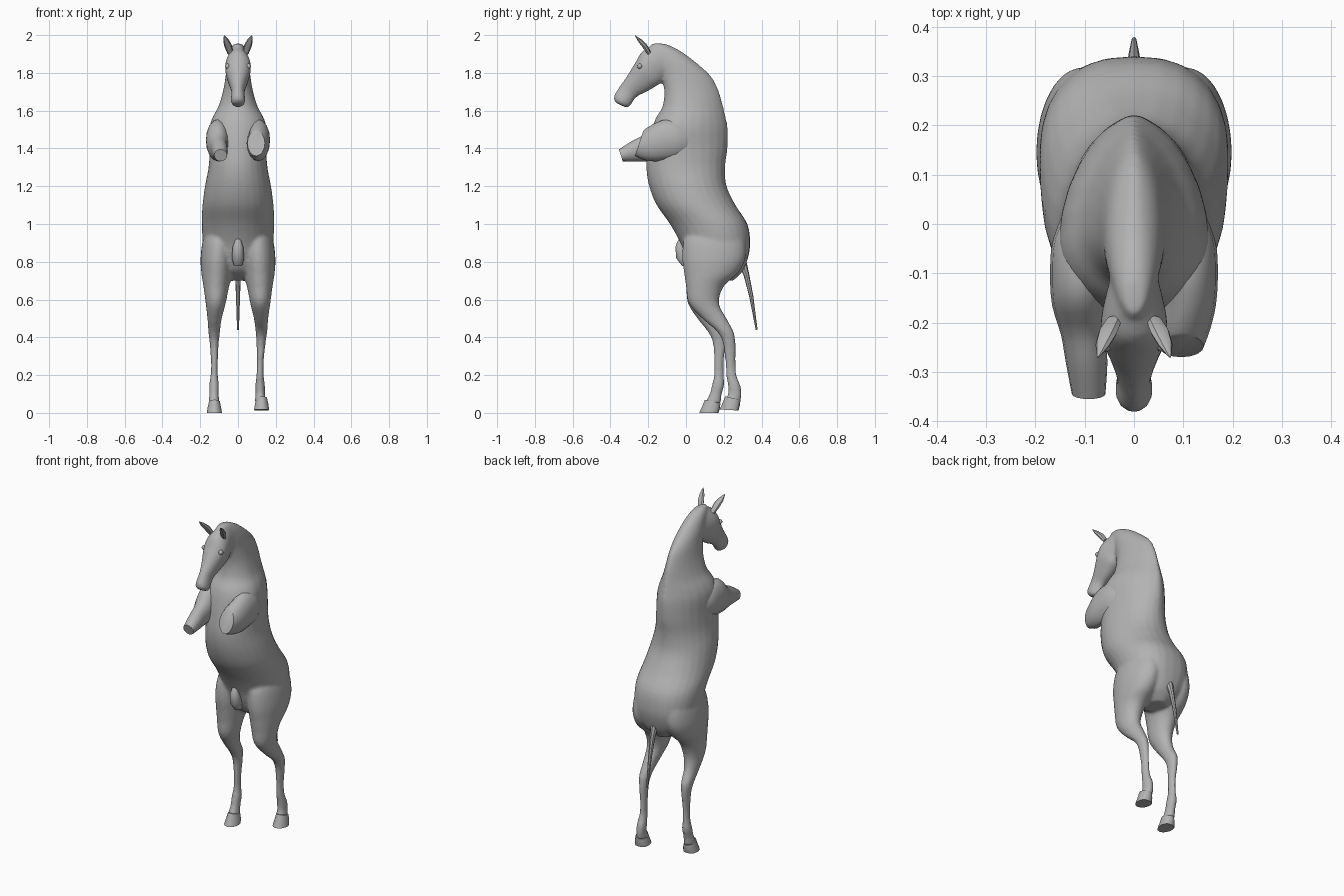
import bpy, bmesh, math
from mathutils import Vector

coat = bpy.data.materials.new("grey coat")
coat.diffuse_color = (0.45, 0.45, 0.45, 1)


def spline(rows, steps):
    """Smoothly interpolate section rows (Catmull-Rom)."""
    out = []
    for i in range(len(rows) - 1):
        p0, p1, p2 = rows[max(i - 1, 0)], rows[i], rows[i + 1]
        p3 = rows[min(i + 2, len(rows) - 1)]
        for s in range(steps):
            t = s / steps
            out.append([0.5 * (2 * b + (c - a) * t + (2 * a - 5 * b + 4 * c - d) * t * t
                               + (3 * b - a - 3 * c + d) * t ** 3)
                        for a, b, c, d in zip(p0, p1, p2, p3)])
    return out + [list(rows[-1])]


def loft(bm, rows, steps=4, sides=28):
    """Row: front y, z, back y, z, centre x, half width, widest fraction, back sharpness."""
    rings = []
    for ay, az, by, bz, xc, w, f, p in spline(rows, steps):
        ring = []
        for k in range(sides):
            t = 2 * math.pi * k / sides
            c, s = math.cos(t), math.sin(t)
            q = f + (c * (1 - f) if c > 0 else c * f)
            x = w * math.copysign(abs(s) ** (p if c > 0 else 1), s)
            ring.append(bm.verts.new((xc + x, ay + (by - ay) * q, az + (bz - az) * q)))
        rings.append(ring)
    for a, b in zip(rings, rings[1:]):
        for k in range(sides):
            j = (k + 1) % sides
            bm.faces.new((a[k], a[j], b[j], b[k]))
    bm.faces.new(rings[0][::-1])
    bm.faces.new(rings[-1])


def finish(bm, name, angle=40, voxel=0):
    bmesh.ops.recalc_face_normals(bm, faces=bm.faces)
    me = bpy.data.meshes.new(name)
    bm.to_mesh(me)
    bm.free()
    me.materials.append(coat)
    ob = bpy.data.objects.new(name, me)
    bpy.context.collection.objects.link(ob)
    if voxel:
        m = ob.modifiers.new("blend", 'REMESH')
        m.mode, m.voxel_size, m.use_smooth_shade = 'VOXEL', voxel, True
        s = ob.modifiers.new("soften", 'SMOOTH')
        s.factor, s.iterations = 0.5, 6
    else:
        bpy.ops.object.select_all(action='DESELECT')
        ob.select_set(True)
        bpy.context.view_layer.objects.active = ob
        bpy.ops.object.shade_smooth_by_angle(angle=math.radians(angle))
    return ob


# trunk and neck: z, front y, back y, half width, widest fraction, back sharpness
trunk = [(.70, .12, .25, .05, .5, 1), (.75, .04, .30, .12, .55, .9), (.82, 0, .328, .165, .55, .8),
         (.90, -.03, .34, .185, .55, .8), (1.0, -.085, .325, .192, .55, .85),
         (1.1, -.155, .262, .188, .5, .9), (1.2, -.195, .215, .175, .5, 1),
         (1.3, -.21, .207, .156, .45, 1.05), (1.4, -.2, .22, .15, .4, 1.2),
         (1.5, -.18, .222, .152, .35, 1.4), (1.56, -.16, .212, .137, .35, 1.5),
         (1.62, -.125, .198, .105, .35, 1.5), (1.7, -.115, .175, .08, .35, 1.4),
         (1.78, -.13, .135, .066, .4, 1.3), (1.85, -.15, .06, .058, .45, 1.2),
         (1.91, -.18, -.02, .045, .5, 1.1), (1.945, -.19, -.085, .03, .5, 1),
         (1.955, -.18, -.12, .015, .5, 1)]
bm = bmesh.new()
loft(bm, [(a, z, b, z, 0, w, f, p) for z, a, b, w, f, p in trunk])

# head from poll to muzzle
loft(bm, [(-.16, 1.95, -.05, 1.80, 0, .045, .5, 1), (-.23, 1.915, -.11, 1.765, 0, .064, .4, 1),
          (-.268, 1.855, -.142, 1.74, 0, .067, .35, .8), (-.318, 1.775, -.2, 1.705, 0, .048, .45, .9),
          (-.35, 1.73, -.262, 1.672, 0, .035, .5, 1), (-.378, 1.685, -.292, 1.63, 0, .038, .5, 1),
          (-.382, 1.66, -.31, 1.618, 0, .034, .5, 1), (-.37, 1.64, -.325, 1.62, 0, .02, .5, 1)])

# hind legs: z, centre x, half width, front y, back y; lower leg differs per side
thigh = [(1.0, .09, .06, .04, .27), (.92, .1, .085, -.01, .31), (.82, .108, .09, -.02, .315),
         (.74, .112, .082, -.01, .275), (.67, .115, .068, 0, .2)]
shanks = {-1: [(.58, .118, .053, .01, .165), (.5, .124, .038, .06, .175), (.43, .126, .031, .115, .21),
               (.37, .126, .024, .142, .212), (.27, .125, .018, .148, .2), (.2, .126, .019, .148, .2),
               (.15, .127, .026, .138, .203), (.1, .127, .025, .125, .19), (.05, .127, .03, .1, .185)],
          1: [(.58, .118, .053, .015, .175), (.5, .122, .038, .085, .215), (.43, .124, .031, .165, .252),
              (.37, .122, .024, .195, .262), (.27, .118, .018, .208, .262), (.2, .117, .019, .212, .268),
              (.145, .117, .026, .222, .288), (.1, .118, .025, .222, .295), (.06, .118, .03, .2, .288)]}
for side, shank in shanks.items():
    loft(bm, [(a, z, b, z, side * x, w, .5, 1) for z, x, w, a, b in thigh + shank])
finish(bm, "body", voxel=.009)

# hooves
for side, name, y0, y1, z in ((-1, "left_hoof", .07, .172, 0), (1, "right_hoof", .178, .278, .018)):
    bm = bmesh.new()
    loft(bm, [(y0, z, y1, z - z * .3, side * .125, .041, .55, .7),
              (y0 + .016, z + .035, y1 + .008, z + .025, side * .125, .036, .55, .8),
              (y0 + .03, z + .07, y1 + .01, z + .05, side * .125, .029, .5, 1)], 1, 14)
    finish(bm, name)

# bent forelegs ending in cut stubs
shoulder = [(.04, 1.50, .06, 1.38, .08, .05), (-.03, 1.545, -.03, 1.345, .1, .064),
            (-.1, 1.555, -.1, 1.335, .106, .064), (-.16, 1.535, -.17, 1.332, .108, .058)]
arms = {-1: [(-.22, 1.475, -.23, 1.332, .102, .046), (-.285, 1.44, -.28, 1.332, .096, .042),
             (-.355, 1.395, -.335, 1.332, .092, .034)],
        1: [(-.205, 1.51, -.225, 1.34, .1, .054), (-.225, 1.495, -.27, 1.36, .096, .046)]}
for side, arm in arms.items():
    bm = bmesh.new()
    loft(bm, [(a, az, b, bz, side * x, w, .5, 1) for a, az, b, bz, x, w in shoulder + arm], 3, 16)
    finish(bm, "left_foreleg" if side < 0 else "right_foreleg")


def tube(name, pts, sides=8, flat=1):
    """Tapered tube through (x, y, z, radius) points."""
    bm = bmesh.new()
    rings = []
    axis = (Vector(pts[-1][:3]) - Vector(pts[0][:3])).normalized()
    u = axis.cross(Vector((0, 1, 0))).normalized()
    v = axis.cross(u)
    for x, y, z, r in pts:
        rings.append([bm.verts.new(Vector((x, y, z)) + r * (u * math.cos(t) + v * flat * math.sin(t)))
                      for t in (2 * math.pi * k / sides for k in range(sides))])
    for a, b in zip(rings, rings[1:]):
        for k in range(sides):
            bm.faces.new((a[k], a[(k + 1) % sides], b[(k + 1) % sides], b[k]))
    bm.faces.new(rings[0])
    bm.faces.new(rings[-1])
    return finish(bm, name)


# tail and sheath under the belly
tube("tail", [(0, .30, .79, .022), (0, .32, .73, .015), (0, .345, .62, .011), (0, .374, .44, .005)])
tube("belly_sheath", [(0, -.015, .945, .015), (0, -.03, .90, .02), (0, -.03, .88, .028),
                      (0, -.02, .82, .033), (0, .0, .78, .022)], 10)

# ears and eyes
for s, side in ((-1, "left"), (1, "right")):
    tube(side + "_ear", [(s * .04, -.195, 1.905, .016), (s * .053, -.22, 1.945, .02),
                         (s * .064, -.245, 1.972, .015), (s * .073, -.27, 1.998, .002)], 8, .7)
    bm = bmesh.new()
    bmesh.ops.create_uvsphere(bm, u_segments=12, v_segments=8, radius=.014)
    bmesh.ops.translate(bm, verts=bm.verts, vec=(s * .056, -.245, 1.835))
    finish(bm, side + "_eye")
